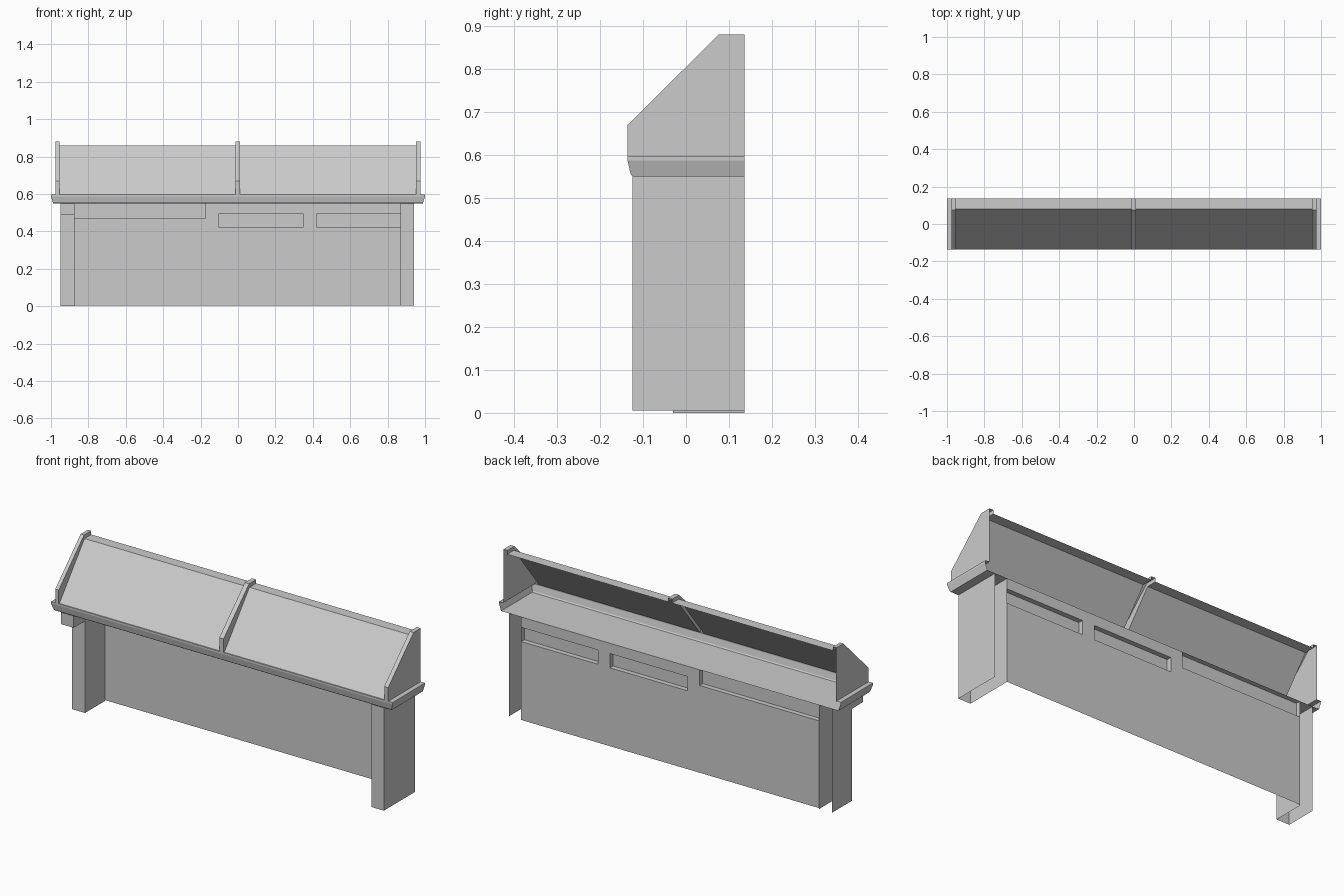
import bpy, bmesh, math

if "Cube" in bpy.data.objects:
    bpy.data.objects.remove(bpy.data.objects["Cube"])

grey = bpy.data.materials.new("plain_grey")
grey.diffuse_color = (0.6, 0.6, 0.6, 1)
grey.use_nodes = True
grey.node_tree.nodes["Principled BSDF"].inputs["Base Color"].default_value = grey.diffuse_color


def sheet(name, polys):
    """Thin-walled part from a list of polygons, welded along shared edges."""
    bm = bmesh.new()
    for p in polys:
        bm.faces.new([bm.verts.new(v) for v in p])
    bmesh.ops.remove_doubles(bm, verts=bm.verts[:], dist=1e-5)
    bmesh.ops.dissolve_limit(bm, angle_limit=math.radians(1),
                             verts=bm.verts[:], edges=bm.edges[:])
    me = bpy.data.meshes.new(name)
    bm.to_mesh(me)
    bm.free()
    me.materials.append(grey)
    ob = bpy.data.objects.new(name, me)
    bpy.context.collection.objects.link(ob)
    return ob


def strip(path, x0, x1):
    """Quads sweeping a (y, z) path from x0 to x1, running upwards faces outward."""
    return [[(x0, *a), (x1, *a), (x1, *b), (x0, *b)] for a, b in zip(path, path[1:])]


def side(path, x, face_right):
    """Flat wall in the plane x, from a (y, z) outline given clockwise seen from +x."""
    pts = [(x, y, z) for y, z in path]
    return pts[::-1] if face_right else pts


F, B = -0.136, 0.136          # front and back of the whole model
TOP = 0.597                   # top of the counter moulding
SHELF = 0.55                  # counter plate
PANEL_Y = -0.13

# counter plate and moulding around its front and two ends, open at the back
rows = [(0.012, 0.012, SHELF), (0.010, 0.007, 0.556), (0, 0, 0.587),
        (0, 0, TOP), (0.025, 0.006, TOP)]


def moulding_row(ix, iy, z):
    x, y = 1 - ix, F + iy
    return [(-x, B, z), (-x, y, z), (x, y, z), (x, B, z)]


loops = [moulding_row(*r) for r in rows]
faces = [[lo[i], lo[i + 1], hi[i + 1], hi[i]]
         for lo, hi in zip(loops, loops[1:]) for i in range(3)]
faces.append(loops[0][::-1])
sheet("counter", faces)

# ribs: hollow channels standing on the counter
ridge = [(F, TOP), (F, 0.67), (0.076, 0.88), (B, 0.88)]
slope = [(PANEL_Y, TOP), (0.08, 0.86), (B, 0.86)]
full_wall = ridge + [(B, TOP)]
upper_wall = ridge + slope[::-1]
ribs = [("left_rib", -0.975, -0.955, full_wall, upper_wall),
        ("middle_rib", -0.014, 0.011, upper_wall, upper_wall),
        ("right_rib", 0.952, 0.975, upper_wall, full_wall)]
for name, x0, x1, left, right in ribs:
    sheet(name, strip(ridge, x0, x1) + [side(left, x0, False), side(right, x1, True)])

# sloped display panels with a flat top ledge, between the ribs
sheet("left_display_panel", strip(slope, -0.955, -0.014))
sheet("right_display_panel", strip(slope, 0.011, 0.952))

# legs: channels open at the back and bottom
right_front = [(-0.125, 0.005), (-0.125, SHELF)]
left_front = [(-0.03, 0), (-0.03, 0.487), (-0.125, 0.487), (-0.125, SHELF)]
for name, x0, x1, front in (("left_leg", -0.95, -0.875, left_front),
                            ("right_leg", 0.87, 0.942, right_front)):
    wall = front + [(B, SHELF), (B, front[0][1])]
    sheet(name, strip(front, x0, x1) + [side(wall, x0, False), side(wall, x1, True)])

# back panel with three shallow recesses pressed in from behind
xs = [-0.875, -0.175, -0.105, 0.35, 0.42, 0.87]
zs = [0.005, 0.42, 0.467, 0.495, SHELF]
recesses = [(-0.875, -0.175, 0.467, SHELF), (-0.105, 0.35, 0.42, 0.495),
            (0.42, 0.87, 0.42, 0.495)]


def depth(i, k):
    x, z = (xs[i] + xs[i + 1]) / 2, (zs[k] + zs[k + 1]) / 2
    return B - 0.026 if any(a < x < b and c < z < d for a, b, c, d in recesses) else B


faces = []
for i in range(len(xs) - 1):
    for k in range(len(zs) - 1):
        x0, x1, z0, z1, y = xs[i], xs[i + 1], zs[k], zs[k + 1], depth(i, k)
        faces.append([(x0, y, z0), (x0, y, z1), (x1, y, z1), (x1, y, z0)])
        if i + 2 < len(xs) and depth(i + 1, k) != y:
            n = depth(i + 1, k)
            w = [(x1, y, z0), (x1, y, z1), (x1, n, z1), (x1, n, z0)]
            faces.append(w)
        if k + 2 < len(zs) and depth(i, k + 1) != y:
            n = depth(i, k + 1)
            w = [(x0, y, z1), (x0, n, z1), (x1, n, z1), (x1, y, z1)]
            faces.append(w)
sheet("back_panel", faces)
